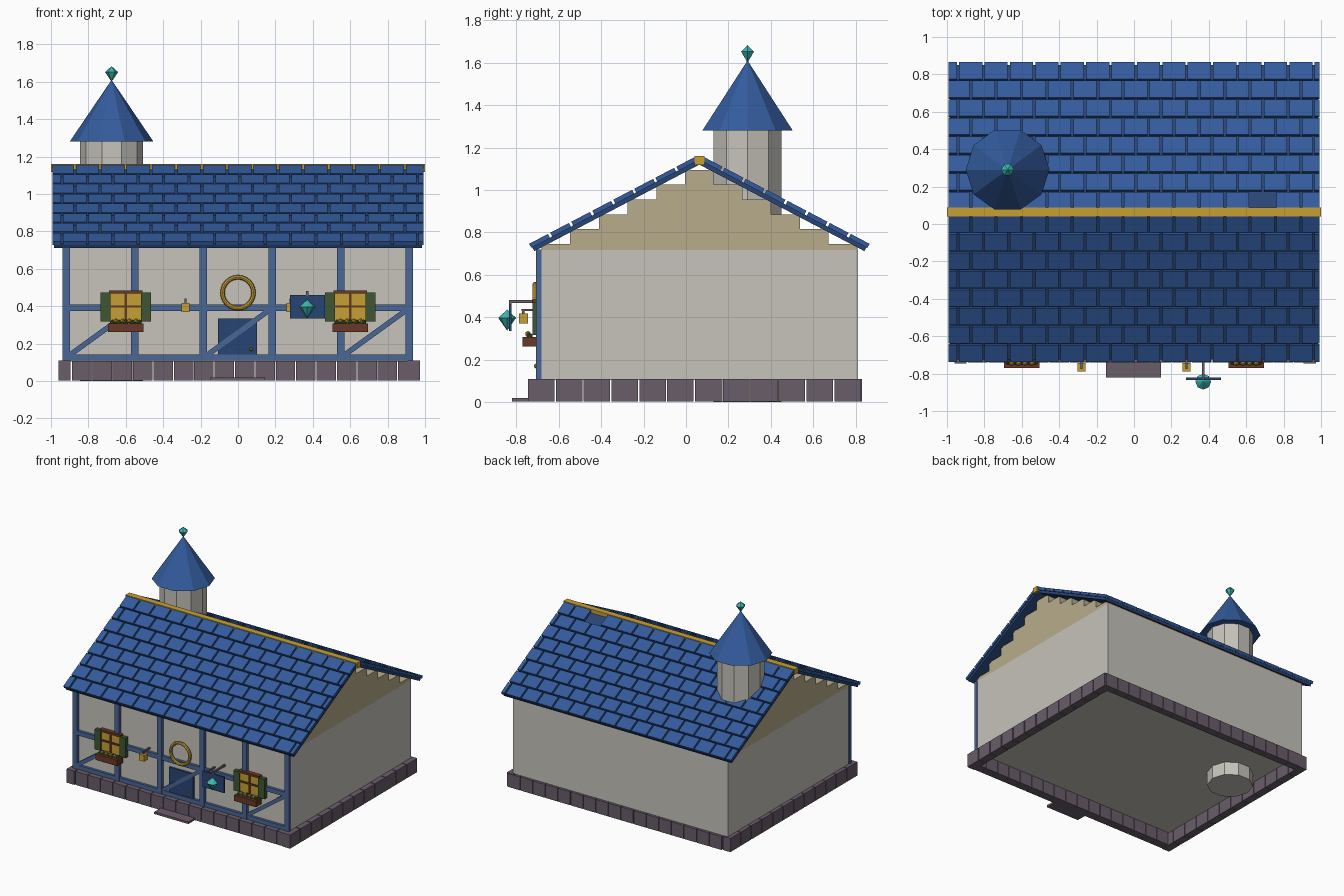
import bpy, bmesh, math
from mathutils import Matrix, Vector

if "Cube" in bpy.data.objects:
    bpy.data.objects.remove(bpy.data.objects["Cube"], do_unlink=True)


def srgb(r, g, b):
    return tuple((c / 255 / 12.92) if c < 11 else ((c / 255 + 0.055) / 1.055) ** 2.4 for c in (r, g, b)) + (1,)


def material(name, *rgb):
    m = bpy.data.materials.new(name)
    m.use_nodes = True
    m.diffuse_color = srgb(*rgb)
    m.node_tree.nodes["Principled BSDF"].inputs["Base Color"].default_value = srgb(*rgb)
    return m


plaster = material("plaster", 198, 195, 187)
tan = material("tan plaster", 184, 172, 140)
stone = material("purple stone", 106, 93, 106)
blue = material("roof blue", 51, 91, 157)
timber = material("timber blue", 74, 102, 150)
navy = material("dark blue", 40, 69, 116)
gold = material("gold", 198, 160, 52)
green = material("shutter green", 62, 86, 50)
brown = material("brown wood", 104, 56, 38)
teal = material("teal crystal", 60, 184, 178)


def finish(name, bm, mat):
    bmesh.ops.recalc_face_normals(bm, faces=bm.faces)
    me = bpy.data.meshes.new(name)
    bm.to_mesh(me)
    bm.free()
    me.materials.append(mat)
    ob = bpy.data.objects.new(name, me)
    bpy.context.collection.objects.link(ob)
    return ob


def boxes(name, mat, spans, frame=Matrix()):
    """One object of boxes, each given as (x0, x1, y0, y1, z0, z1)."""
    bm = bmesh.new()
    for x0, x1, y0, y1, z0, z1 in spans:
        place = Matrix.Translation(((x0 + x1) / 2, (y0 + y1) / 2, (z0 + z1) / 2))
        size = Matrix.Diagonal((x1 - x0, y1 - y0, z1 - z0, 1))
        bmesh.ops.create_cube(bm, size=1, matrix=frame @ place @ size)
    return finish(name, bm, mat)


def cone(name, mat, x, y, parts, sides):
    """Stacked frustums (r0, r1, z0, z1) with a corner on the x axis."""
    bm = bmesh.new()
    for r0, r1, z0, z1 in parts:
        m = Matrix.Translation((x, y, (z0 + z1) / 2)) @ Matrix.Rotation(math.pi / 2, 4, "Z")
        bmesh.ops.create_cone(bm, cap_ends=True, segments=sides, radius1=r0, radius2=r1,
                              depth=z1 - z0, matrix=m)
    bmesh.ops.remove_doubles(bm, verts=bm.verts, dist=0.0005)
    return finish(name, bm, mat)


def balls(name, mat, points, r):
    bm = bmesh.new()
    for p in points:
        bmesh.ops.create_icosphere(bm, subdivisions=1, radius=r, matrix=Matrix.Translation(p))
    return finish(name, bm, mat)


MID = 0.063          # y of the ridge
FRONT, BACK, SIDE = -0.685, 0.81, 0.93

# Walls and stepped gables
boxes("walls", plaster, [(-SIDE, SIDE, FRONT, BACK, 0.105, 0.718)])
steps = []
for i in range(6):
    half = 0.745 - 0.1355 * i
    top = 0.745 + 0.07 * i
    steps.append((-SIDE, SIDE, MID - half, MID + half, max(0.718, top - 0.07), top))
boxes("stepped_gables", tan, steps)

# Stone plinth
blocks = []
for i in range(17):
    x = -0.888 + 0.109 * i
    for y0, y1 in ((-0.74, -0.67), (0.77, 0.83)):
        blocks.append((x, x + 0.104, y0, y1, 0.003, 0.108))
pitch = (0.83 + 0.745) / 12
for i in range(12):
    y = -0.745 + pitch * i
    for x0, x1 in ((-0.96, -0.895), (0.905, 0.972)):
        blocks.append((x0, x1, y, y + pitch - 0.006, 0.003, 0.11))
boxes("plinth_blocks", stone, blocks)
boxes("door_step", stone, [(-0.15, 0.145, -0.82, -0.69, 0.003, 0.02)])

# Roof: a slab per slope with staggered tiles, one slope mirrored
angle = math.atan(0.524)
LENGTH, ROWS, TILE = 0.895, 8, 0.1358
for side, name in ((1, "back"), (-1, "front")):
    frame = (Matrix.Translation((0, MID, 1.144)) @ Matrix.Diagonal((1, side, 1, 1))
             @ Matrix.Rotation(-angle, 4, "X"))
    boxes(name + "_roof_slab", navy, [(-0.985, 0.985, 0, LENGTH - 0.005, -0.022, 0)], frame)
    tiles = []
    step = LENGTH / ROWS
    for row in range(ROWS):
        u = step * row
        x = -0.935 - TILE * (1 if row % 2 else 0.5)
        while x < 0.99:
            a, b = max(x, -0.993), min(x + TILE - 0.012, 0.993)
            missing = side == 1 and row == 0 and a < 0.69 < b
            if b - a > 0.01 and not missing:
                tiles.append((a, b, u + 0.012, u + step, -0.002, 0.02))
            x += TILE
    boxes(name + "_roof_tiles", blue, tiles, frame)
boxes("ridge_beam", gold, [(-1, 1, MID - 0.024, MID + 0.024, 1.118, 1.16)])

# Turret
TX, TY = -0.676, 0.29
cone("turret_wall", plaster, TX, TY, [(0.168, 0.168, 0, 1.285)], 10)
cone("turret_roof", blue, TX, TY, [(0.224, 0, 1.28, 1.61)], 10)
cone("turret_crystal", teal, TX, TY, [(0, 0.035, 1.6, 1.652), (0.035, 0, 1.652, 1.683)], 6)

# Timber frame on the front
T0, T1 = -0.707, -0.68
frame_parts = [(x - 0.02, x + 0.02, T0, T1, 0.11, 0.72)
               for x in (-0.917, -0.552, -0.185, 0.183, 0.55, 0.915)]
frame_parts += [(-0.917, 0.915, T0 + 0.002, T1, 0.375, 0.41), (-0.917, 0.915, T0 + 0.002, T1, 0.11, 0.142)]
boxes("timber_frame", timber, frame_parts)
for i, x in enumerate((-0.735, 0, 0.733)):
    tilt = Matrix.Translation((x, 0, 0.258)) @ Matrix.Rotation(-math.atan2(0.235, 0.325), 4, "Y")
    boxes("brace_%d" % (i + 1), timber, [(-0.205, 0.205, T0 + 0.003, T1, -0.014, 0.014)], tilt)

# Door, knob and ring
boxes("door", navy, [(-0.108, 0.102, -0.7, -0.68, 0.11, 0.335)])
balls("door_knob", gold, [(0.07, -0.708, 0.17)], 0.011)
bpy.ops.mesh.primitive_torus_add(major_segments=24, minor_segments=8, major_radius=0.083,
                                 minor_radius=0.012, location=(0, -0.712, 0.472),
                                 rotation=(math.pi / 2, 0, 0))
ring = bpy.context.object
ring.name = "door_ring"
ring.data.materials.append(gold)

for side, x in (("right", -0.6), ("left", 0.6)):
    # Window with shutters and flower box
    boxes(side + "_window_pane", gold, [(x - 0.085, x + 0.085, -0.712, -0.68, 0.32, 0.475)])
    boxes(side + "_window_bars", brown, [
        (x - 0.09, x + 0.09, -0.725, -0.69, 0.468, 0.484),
        (x - 0.085, x + 0.085, -0.72, -0.69, 0.393, 0.405),
        (x - 0.006, x + 0.006, -0.72, -0.69, 0.32, 0.475)])
    boxes(side + "_shutters", green, [(x + s - 0.026, x + s + 0.026, -0.724, -0.69, 0.317, 0.472)
                                      for s in (-0.108, 0.108)])
    boxes(side + "_flower_box", brown, [(x - 0.095, x + 0.095, -0.77, -0.7, 0.262, 0.308)])
    balls(side + "_leaves", green, [(x + 0.036 * k, -0.738, 0.312) for k in (-2, -1, 0, 1, 2)], 0.016)
    balls(side + "_flowers", gold, [(x + 0.036 * k, -0.745, 0.322) for k in (-1.5, -0.5, 0.5, 1.5)], 0.014)
    # Hanging lantern
    lx = 0.281 * (1 if x > 0 else -1)
    boxes(side + "_lantern", gold, [(lx - 0.022, lx + 0.022, -0.788, -0.744, 0.37, 0.418)])
    boxes(side + "_lantern_bracket", stone, [(lx - 0.006, lx + 0.006, -0.775, -0.69, 0.43, 0.44),
                                             (lx - 0.006, lx + 0.006, -0.772, -0.76, 0.418, 0.44)])

# Hanging sign with crystal
boxes("sign_board", navy, [(0.277, 0.465, -0.834, -0.822, 0.335, 0.46)])
boxes("sign_arm", stone, [(0.363, 0.377, -0.835, -0.69, 0.468, 0.481),
                          (0.363, 0.377, -0.835, -0.822, 0.455, 0.481)])
cone("sign_crystal", teal, 0.37, -0.843, [(0, 0.042, 0.337, 0.397), (0.042, 0, 0.397, 0.436)], 8)
